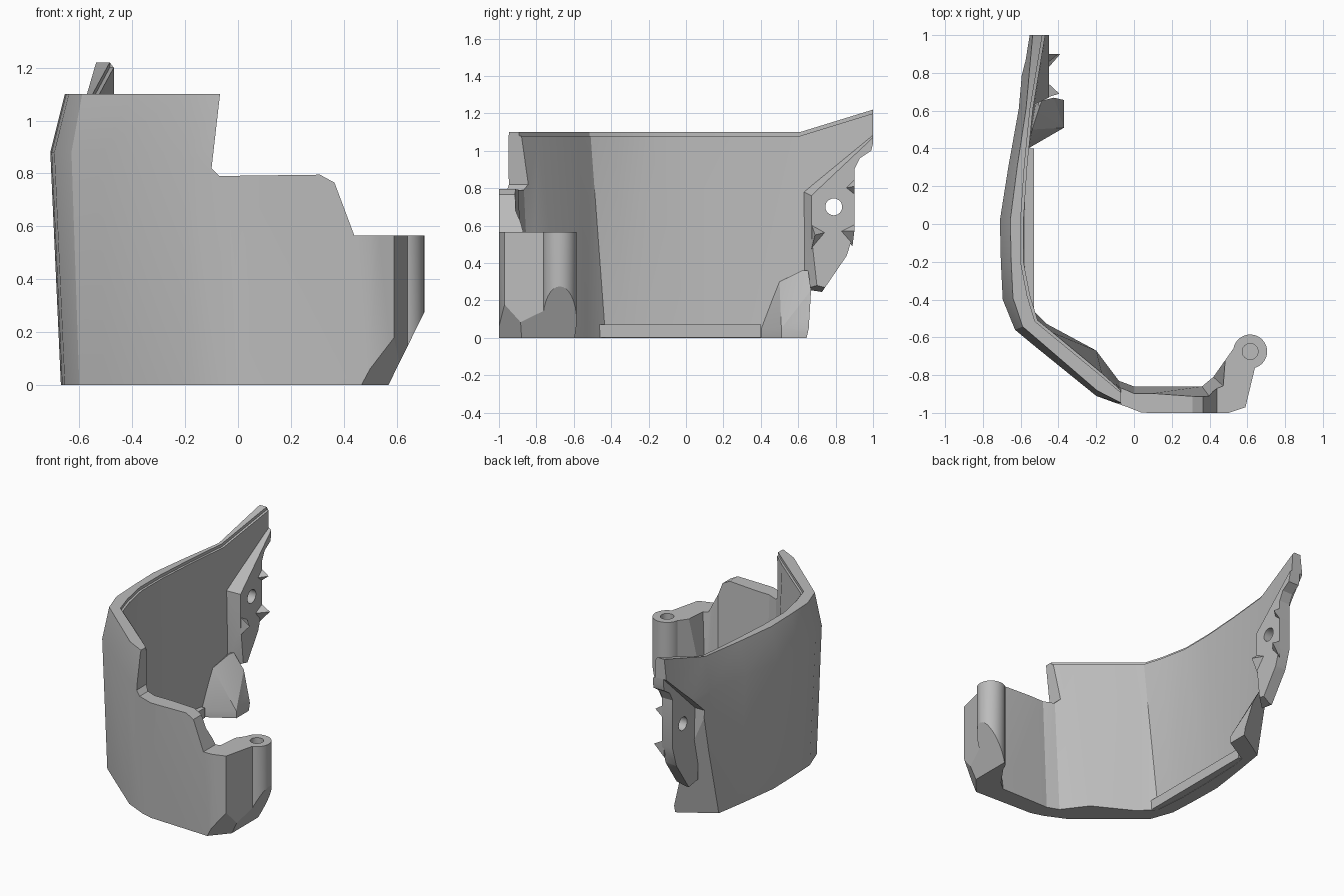
import bpy, bmesh
from mathutils import Vector

if "Cube" in bpy.data.objects:
    bpy.data.objects.remove(bpy.data.objects["Cube"])

grey = bpy.data.materials.new("light_grey")
grey.use_nodes = True
grey.diffuse_color = (0.5, 0.5, 0.5, 1)
grey.node_tree.nodes["Principled BSDF"].inputs["Base Color"].default_value = (0.5, 0.5, 0.5, 1)


def finish(name, bm):
    bmesh.ops.recalc_face_normals(bm, faces=bm.faces)
    mesh = bpy.data.meshes.new(name)
    bm.to_mesh(mesh)
    bm.free()
    mesh.materials.append(grey)
    obj = bpy.data.objects.new(name, mesh)
    bpy.context.collection.objects.link(obj)
    return obj


def hull(name, points):
    bm = bmesh.new()
    for p in points:
        bm.verts.new(p)
    bmesh.ops.convex_hull(bm, input=bm.verts)
    loose = [v for v in bm.verts if not v.link_faces]
    bmesh.ops.delete(bm, geom=loose, context="VERTS")
    return finish(name, bm)


def prism(name, outline, place):
    """Extrude a 2D outline across the model; place(a, b, depth) gives the 3D point."""
    bm = bmesh.new()
    near, far = [[bm.verts.new(place(a, b, d)) for a, b in outline] for d in (-1.2, 1.2)]
    bm.faces.new(near)
    bm.faces.new(far)
    for i in range(len(near)):
        bm.faces.new((near[i - 1], near[i], far[i], far[i - 1]))
    return finish(name, bm)


def cylinder(name, radius, depth, centre, axis="Z"):
    rot = (0, 1.5708, 0) if axis == "X" else (0, 0, 0)
    bpy.ops.mesh.primitive_cylinder_add(vertices=32, radius=radius, depth=depth,
                                        location=centre, rotation=rot)
    obj = bpy.context.object
    obj.name = name
    obj.data.materials.append(grey)
    return obj


def combine(target, tool, operation):
    mod = target.modifiers.new(operation, "BOOLEAN")
    mod.operation = operation
    mod.solver = "EXACT"
    mod.object = tool
    tool.hide_render = True
    bpy.context.view_layer.objects.active = target
    bpy.ops.object.modifier_apply(modifier=mod.name)
    bpy.data.objects.remove(tool)


def trim_side(target, outline):
    combine(target, prism("side_outline", outline, lambda a, b, d: (d, a, b)), "INTERSECT")


def bevel_rear(target):
    """Slanted end face low on the rear of the wall."""
    points = []
    for z in (-.1, .72):
        for x in (-.9, -.2):
            y = .49 + .62 * (x + .62) + .225 * z
            points += [(x, y, z), (x, 1.3, z)]
    combine(target, hull("rear_bevel", points), "DIFFERENCE")


# Shell stations: outer xy, lower inner xy, upper inner xy, rim height, taper
stations = [
    (-.575, 1, -.46, 1, -.47, 1, 1.22, .7),
    (-.61, .61, -.52, .61, -.535, .61, 1.1, .7),
    (-.664, .31, -.57, .31, -.565, .31, 1.1, .85),
    (-.71, .02, -.58, .02, -.585, .02, 1.1, 1),
    (-.705, -.2, -.58, -.2, -.585, -.2, 1.1, 1),
    (-.695, -.4, -.57, -.33, -.55, -.38, 1.1, 1),
    (-.63, -.56, -.56, -.43, -.51, -.51, 1.1, .8),
    (-.53, -.643, -.46, -.53, -.43, -.575, 1.1, .7),
    (-.2, -.91, -.2, -.67, -.17, -.79, 1.1, .5),
    (-.05, -.965, -.08, -.83, -.07, -.88, 1.1, .2),
    (.04, -1, 0, -.86, 0, -.91, 1.1, .5),
    (.5, -1, .36, -.86, .42, -.94, 1.1, 0),
    (.59, -.97, .42, -.81, .52, -.9, 1.1, 0),
    (.66, -.68, .54, -.64, .54, -.64, 1.1, 0),
]


def section(ox, oy, bx, by, tx, ty, top, taper):
    outer, low, high = Vector((ox, oy)), Vector((bx, by)), Vector((tx, ty))
    inward = (high - outer).normalized()
    lip = high - inward * .015
    ring = [(outer + inward * .04 * taper, 0), (outer, .88),
            (outer + inward * .055 * taper, top), (lip, top), (lip, top - .02),
            (high, top - .02), (low, 0)]
    return [(p.x, p.y, z) for p, z in ring]


bm = bmesh.new()
rings = [[bm.verts.new(p) for p in section(*s)] for s in stations]
for a, b in zip(rings, rings[1:]):
    for i in range(len(a)):
        j = (i + 1) % len(a)
        bm.faces.new((a[i], a[j], b[j], b[i]))
bm.faces.new(rings[0])
bm.faces.new(rings[-1])
bmesh.ops.triangulate(bm, faces=bm.faces)
shell = finish("curved_shell", bm)

# Hinge barrel at the end of the short arm
combine(shell, cylinder("hinge_barrel", .09, .7, (.615, -.675, .35)), "UNION")

# Stepped front outline, and a rear edge that stops short around the pad
front = [(-.9, -.1), (.52, -.1), (.705, .275), (.72, .565), (.44, .565), (.365, .765),
         (.31, .795), (-.07, .79), (-.1, .82), (-.068, 1.1), (-.05, 1.3), (-.9, 1.3)]
combine(shell, prism("front_outline", front, lambda a, b, d: (a, d, b)), "INTERSECT")
lower = [(-1.1, 1.3), (-1.1, -.1), (.615, -.1), (.645, 0), (.71, .22)]
trim_side(shell, lower + [(.69, .3), (.67, .5), (.66, .76), (1.03, 1.11), (1.05, 1.3)])
bevel_rear(shell)
combine(shell, cylinder("pin_hole", .042, .6, (.615, -.675, .6)), "DIFFERENCE")

# Chamfer the lower front corner
bm = bmesh.new()
bm.from_mesh(shell.data)
cut = bmesh.ops.bisect_plane(bm, geom=bm.verts[:] + bm.edges[:] + bm.faces[:],
                             plane_co=(.475, -.99, 0), plane_no=(.02, -.017, -.011),
                             clear_outer=True)["geom_cut"]
bmesh.ops.holes_fill(bm, edges=[e for e in cut if isinstance(e, bmesh.types.BMEdge)], sides=0)
bm.to_mesh(shell.data)
bm.free()

# Low ledge along the foot of the inner wall
ledge = hull("inner_ledge", [(x, y, z) for z in (.002, .07) for x, y in
                             ((-.61, -.44), (-.53, -.47), (-.53, .4), (-.6, .4))])

# Thickened lower rear tab
rear = lower + [(.86, .44), (.9, .57), (.9, .9), (.93, .96), (.99, 1), (1, 1.04), (1, 1.3)]
foot = [(-.56, .4), (-.5, .44), (-.37, .51), (-.37, .75), (-.56, .75)]
tab_points = [(x, y, z) for x, y in foot for z in (0, .05)]
tab_points += [(-.452, .75, .36), (-.54, .75, .36), (-.54, .5, .3), (-.5, .62, .36)]
tab = hull("rear_tab", tab_points)
trim_side(tab, rear)
bevel_rear(tab)

# Raised mounting pad with bevelled rim and a screw hole
pad_points = [(-.53, y, z) for y, z in ((.63, .26), (.63, .78), (1.02, 1.14), (1.02, .2))]
pad_points += [(-.45, y, z) for y, z in ((.7, .28), (.67, .55), (.67, .76), (1.02, 1.09), (1.02, .2))]
pad = hull("mounting_pad", pad_points)
trim_side(pad, rear)
combine(pad, cylinder("pad_hole", .045, .4, (-.5, .79, .7), "X"), "DIFFERENCE")

# Pointed locating studs on the pad
studs = [
    ((-.395, .69, .55), ((.67, .61), (.75, .565), (.67, .47))),
    ((-.39, .9, .57), ((.9, .61), (.82, .57), (.89, .49))),
    ((-.4, .9, .81), ((.9, .85), (.85, .8), (.9, .76))),
]
parts = [shell, ledge, tab, pad]
for tip, base in studs:
    parts.append(hull("locating_stud", [tip] + [(-.46, y, z) for y, z in base]))

bpy.ops.object.select_all(action="DESELECT")
for part in parts:
    part.select_set(True)
bpy.context.view_layer.objects.active = shell
bpy.ops.object.shade_smooth_by_angle(angle=.35)
